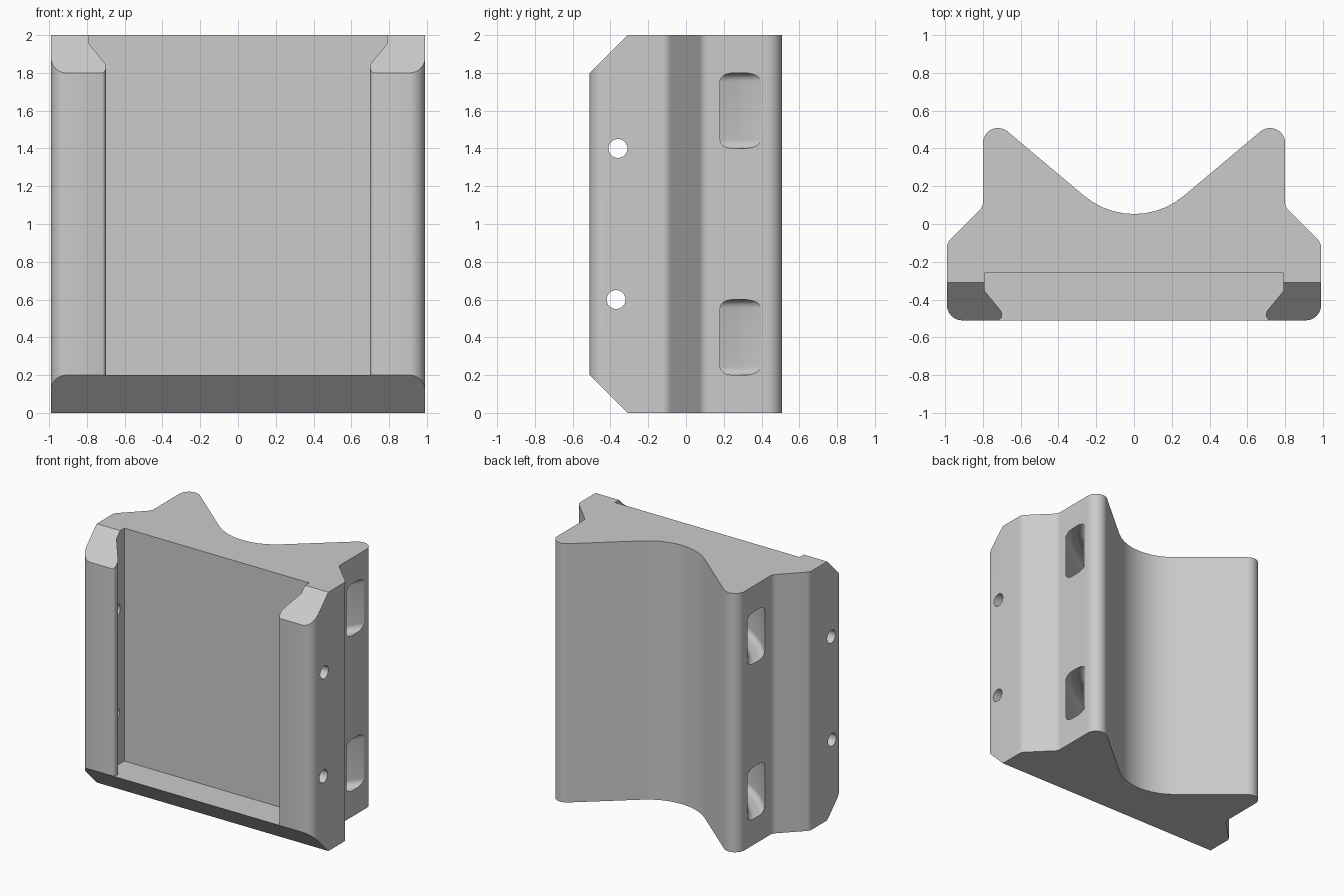
import bpy, bmesh, math
from mathutils import Vector

if "Cube" in bpy.data.objects:
    bpy.data.objects.remove(bpy.data.objects["Cube"])

grey = bpy.data.materials.new("plain_grey")
grey.use_nodes = True
colour = (0.6, 0.6, 0.6, 1)
grey.diffuse_color = colour
grey.node_tree.nodes["Principled BSDF"].inputs["Base Color"].default_value = colour


def rounded(corners, steps=10):
    """Turn (x, y, radius) corners into a closed outline with arcs."""
    out = []
    for i, (x, y, r) in enumerate(corners):
        p = Vector((x, y))
        if r == 0:
            out.append(p)
            continue
        a = (Vector(corners[i - 1][:2]) - p).normalized()
        b = (Vector(corners[(i + 1) % len(corners)][:2]) - p).normalized()
        half = a.angle(b) / 2
        centre = p + (a + b).normalized() * r / math.sin(half)
        start = p + a * r / math.tan(half) - centre
        end = p + b * r / math.tan(half) - centre
        turn = math.atan2(start.x * end.y - start.y * end.x, start.dot(end))
        for k in range(steps + 1):
            t = turn * k / steps
            out.append(centre + Vector((start.x * math.cos(t) - start.y * math.sin(t),
                                        start.x * math.sin(t) + start.y * math.cos(t))))
    return out


def mirrored(half):
    """Close a right-hand run of corners with its mirror image."""
    return half + [(-x, y, r) for x, y, r in reversed(half) if x > 0]


def finish(name, bm):
    bmesh.ops.recalc_face_normals(bm, faces=bm.faces)
    mesh = bpy.data.meshes.new(name)
    bm.to_mesh(mesh)
    bm.free()
    mesh.materials.append(grey)
    obj = bpy.data.objects.new(name, mesh)
    bpy.context.collection.objects.link(obj)
    return obj


def loft(bm, rings):
    """Skin a list of matching rings of points and cap both ends."""
    rings = [[bm.verts.new(p) for p in ring] for ring in rings]
    for low, high in zip(rings, rings[1:]):
        for i in range(len(low)):
            bm.faces.new((low[i - 1], low[i], high[i], high[i - 1]))
    bm.faces.new(rings[0])
    bm.faces.new(rings[-1])


def extrude(bm, outline, z0, z1):
    loft(bm, [[(p.x, p.y, z) for p in outline] for z in (z0, z1)])


# Bracket body: cradle profile with a wide foot, pulled up to full height
bm = bmesh.new()
profile = mirrored([(0.99, -0.51, 0.08), (0.99, -0.10, 0.06), (0.80, 0.09, 0.06),
                    (0.80, 0.60, 0.08), (0, -0.073, 0.41)])
extrude(bm, rounded(profile), 0, 2)

# Sloped front edges at the bottom and top
for z, side in ((0, -1), (2, 1)):
    cut = bmesh.ops.bisect_plane(bm, geom=bm.verts[:] + bm.edges[:] + bm.faces[:],
                                 plane_co=(0, -0.31, z), plane_no=(0, -1, side),
                                 clear_outer=True)
    edges = [e for e in cut["geom_cut"] if isinstance(e, bmesh.types.BMEdge)]
    bmesh.ops.edgeloop_fill(bm, edges=edges)
body = finish("bracket_body", bm)

cutters = []

# Dovetail channel, open at the top and front
bm = bmesh.new()
channel = mirrored([(0.79, -0.26, 0), (0.79, -0.355, 0), (0.70, -0.465, 0.025),
                    (0.70, -0.511, 0.025), (0.74, -0.511, 0), (0.74, -0.7, 0)])
extrude(bm, rounded(channel, 6), 0.2, 2.2)
cutters.append(finish("channel_cutter", bm))

# Cross pin holes through both rails
for y, z in ((-0.37, 0.6), (-0.36, 1.4)):
    bm = bmesh.new()
    ring = [(y + 0.05 * math.cos(k * math.tau / 32), z + 0.05 * math.sin(k * math.tau / 32))
            for k in range(32)]
    loft(bm, [[(x, a, b) for a, b in ring] for x in (-1.2, 1.2)])
    cutters.append(finish("pin_hole_cutter", bm))

# Curved strap tunnels running under the cradle from side to side
for z in (0.2, 1.4):
    bm = bmesh.new()
    section = rounded([(0.925, z, 0.045), (1.05, z, 0.045),
                       (1.05, z + 0.4, 0.045), (0.925, z + 0.4, 0.045)], 6)
    angles = [math.radians(d) for d in range(-75, 76, 3)]
    loft(bm, [[(p.x * math.sin(a), 0.86 - p.x * math.cos(a), p.y) for p in section]
              for a in angles])
    cutters.append(finish("strap_tunnel_cutter", bm))

# Apply the cuts, then remove the cutters
bpy.context.view_layer.objects.active = body
body.select_set(True)
for cutter in cutters:
    cutter.hide_render = True
    mod = body.modifiers.new("cut", "BOOLEAN")
    mod.operation = "DIFFERENCE"
    mod.solver = "EXACT"
    mod.object = cutter
    bpy.ops.object.modifier_apply(modifier=mod.name)
    bpy.data.objects.remove(cutter)

bpy.ops.object.shade_smooth_by_angle(angle=math.radians(25))
